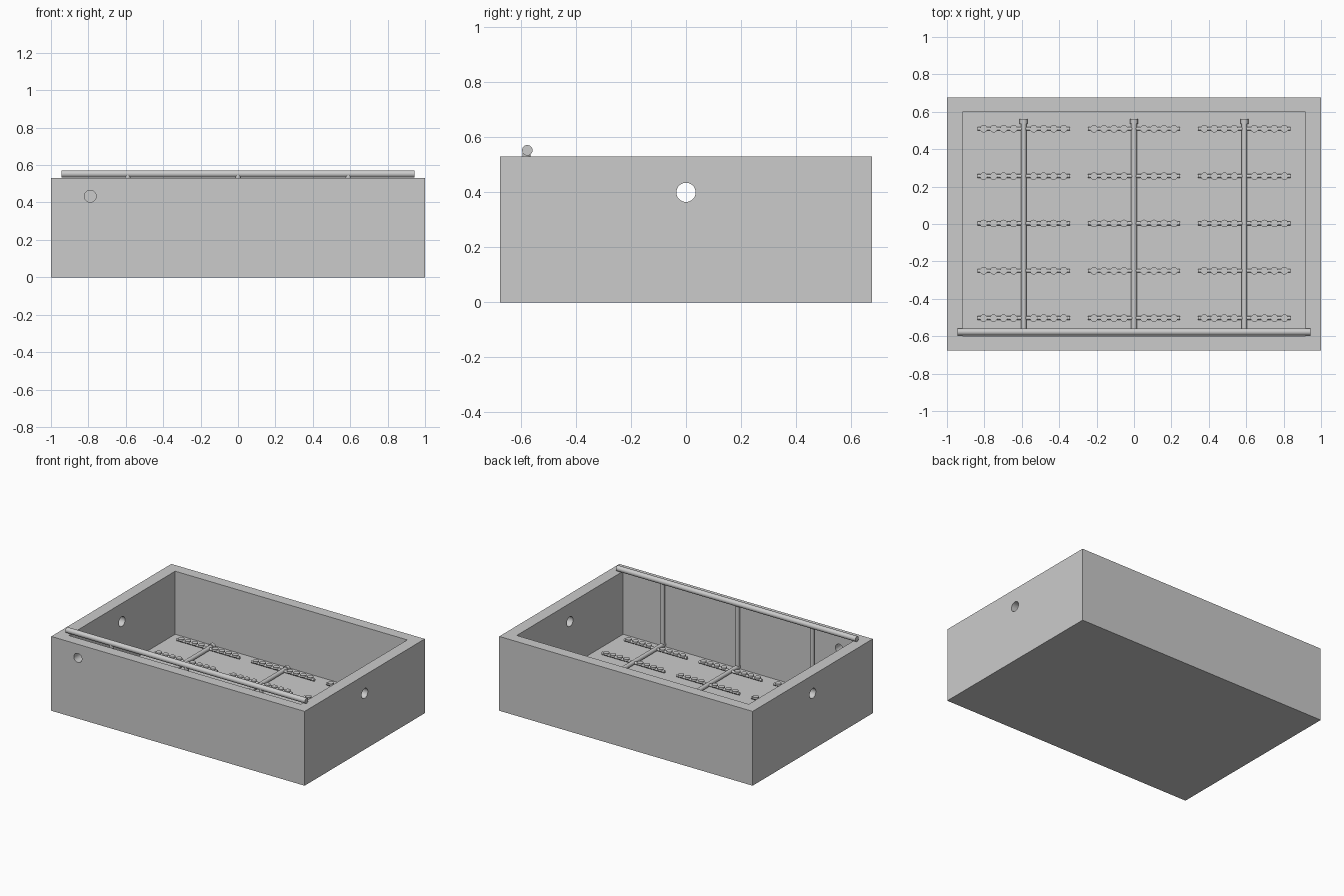
import bpy, bmesh
from math import pi
from mathutils import Matrix, Vector

if "Cube" in bpy.data.objects:
    bpy.data.objects.remove(bpy.data.objects["Cube"])

FLOOR = 0.08
PIPE_Z = 0.1
BAYS = (-0.59, 0, 0.59)


def finish(name, bm, smooth=True):
    me = bpy.data.meshes.new(name)
    bm.to_mesh(me)
    bm.free()
    ob = bpy.data.objects.new(name, me)
    bpy.context.collection.objects.link(ob)
    if smooth:
        bpy.ops.object.select_all(action='DESELECT')
        ob.select_set(True)
        bpy.context.view_layer.objects.active = ob
        bpy.ops.object.shade_smooth_by_angle()
    return ob


def box(name, size, loc):
    bm = bmesh.new()
    bmesh.ops.create_cube(bm, size=1, matrix=Matrix.Translation(loc) @ Matrix.Diagonal((*size, 1)))
    return finish(name, bm, False)


def add_rod(bm, a, b, r, seg=24):
    a, b = Vector(a), Vector(b)
    rot = (b - a).to_track_quat('Z', 'Y').to_matrix().to_4x4()
    bmesh.ops.create_cone(bm, cap_ends=True, segments=seg, radius1=r, radius2=r,
                          depth=(b - a).length, matrix=Matrix.Translation((a + b) / 2) @ rot)


def rod(name, a, b, r, seg=24):
    bm = bmesh.new()
    add_rod(bm, a, b, r, seg)
    return finish(name, bm)


# Concrete tank: block with hollow interior and round wall ports
tank = box("tank", (2, 1.354, 0.53), (0, 0, 0.265))
cutters = [
    box("cavity_cutter", (1.832, 1.2, 1), (0, 0, FLOOR + 0.5)),
    rod("side_port_cutter", (-1.2, 0, 0.4), (1.2, 0, 0.4), 0.035, 32),
    rod("front_port_cutter", (-0.79, -0.9, 0.433), (-0.79, -0.4, 0.433), 0.032, 32),
]
for c in cutters:
    m = tank.modifiers.new(c.name, 'BOOLEAN')
    m.operation = 'DIFFERENCE'
    m.solver = 'EXACT'
    m.object = c
    c.hide_render = True
    c.hide_set(True)

# Air header along the front wall
rod("air_header", (-0.945, -0.577, 0.553), (0.945, -0.577, 0.553), 0.019)

for i, x in enumerate(BAYS, 1):
    # Drop pipe and floor manifold with end cap
    rod(f"drop_pipe_{i}", (x, -0.58, PIPE_Z - 0.015), (x, -0.58, 0.553), 0.015)
    rod(f"floor_manifold_{i}", (x, -0.595, PIPE_Z), (x, 0.55, PIPE_Z), 0.015)
    rod(f"manifold_cap_{i}", (x, 0.535, PIPE_Z), (x, 0.562, PIPE_Z), 0.021)

    # Cross laterals and their round diffusers
    lat, dif = bmesh.new(), bmesh.new()
    for j in range(-2, 3):
        y = 0.253 * j + 0.003
        add_rod(lat, (x - 0.247, y, PIPE_Z), (x + 0.247, y, PIPE_Z), 0.01, 16)
        for k in (-4, -3, -2, -1, 1, 2, 3, 4):
            px = x + 0.0535 * k
            add_rod(dif, (px, y, PIPE_Z + 0.002), (px, y, PIPE_Z + 0.016), 0.02, 20)
    finish(f"laterals_{i}", lat)
    finish(f"diffusers_{i}", dif)
